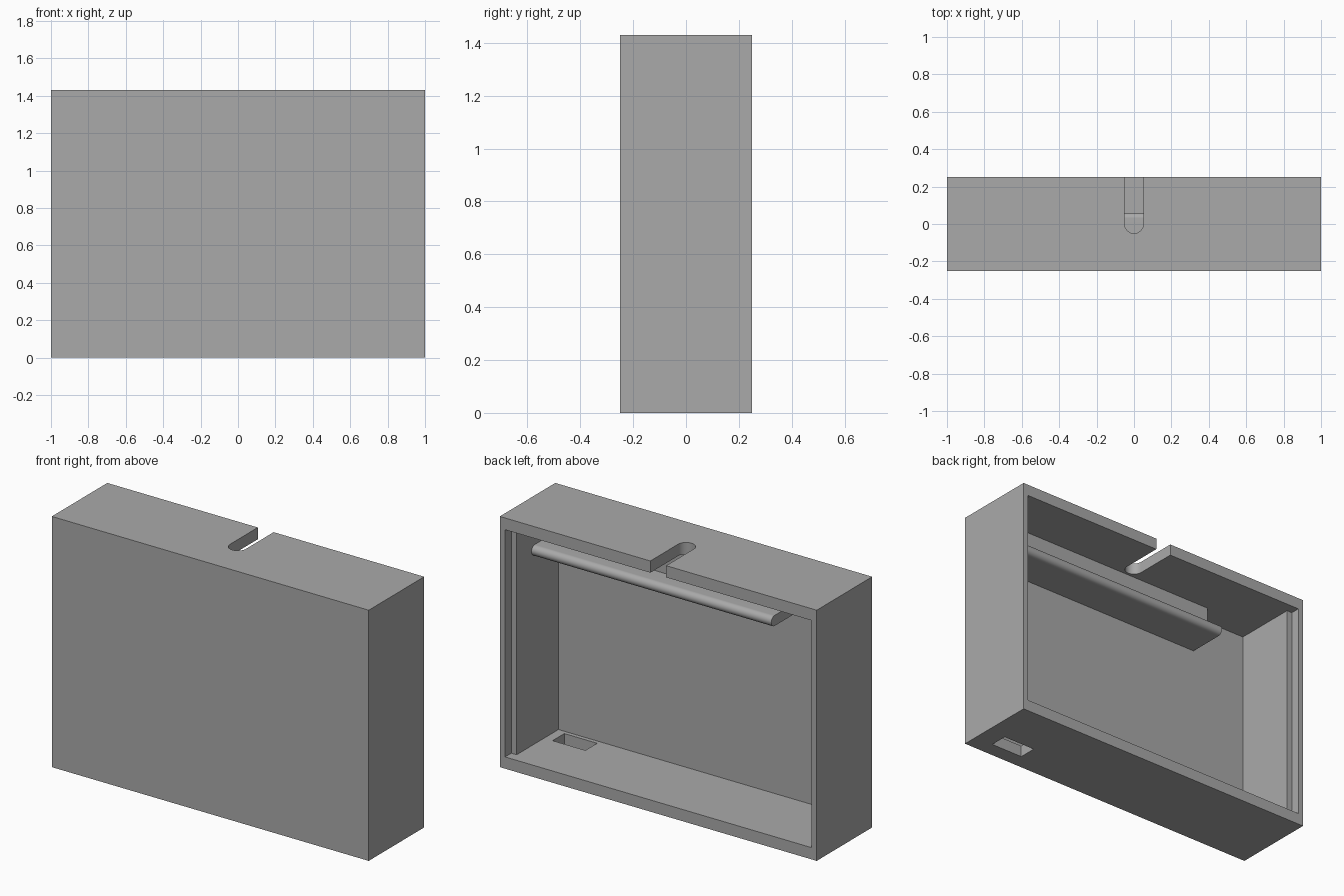
import bpy
from math import pi, sin, cos

cube = bpy.data.objects.get("Cube")
if cube:
    bpy.data.objects.remove(cube, do_unlink=True)

W, D, H = 1.0, 0.25, 1.43      # half width, half depth, height
T = 0.067                      # wall thickness
REBATE = 0.033                 # width of the side rebates

grey = bpy.data.materials.new("plain grey")
grey.use_nodes = True
colour = (0.4, 0.4, 0.4, 1)
grey.diffuse_color = colour
grey.node_tree.nodes["Principled BSDF"].inputs["Base Color"].default_value = colour


def prism(name, outline, low, high, axis):
    """Extrude a 2D outline along z (points are x, y) or x (points are y, z)."""
    place = (lambda p, t: (p[0], p[1], t)) if axis == "z" else (lambda p, t: (t, p[0], p[1]))
    n = len(outline)
    verts = [place(p, t) for t in (low, high) for p in outline]
    faces = [tuple(reversed(range(n))), tuple(range(n, 2 * n))]
    faces += [(i, (i + 1) % n, (i + 1) % n + n, i + n) for i in range(n)]
    mesh = bpy.data.meshes.new(name)
    mesh.from_pydata(verts, [], faces)
    mesh.materials.append(grey)
    obj = bpy.data.objects.new(name, mesh)
    bpy.context.collection.objects.link(obj)
    return obj


def rect(x0, x1, y0, y1):
    return [(x0, y0), (x1, y0), (x1, y1), (x0, y1)]


def arc(cx, cy, r, start, end, steps=24):
    angles = [start + (end - start) * i / steps for i in range(steps + 1)]
    return [(cx + r * cos(a), cy + r * sin(a)) for a in angles]


# Case: U-shaped shell plan, stepped at the back of each side to take a lid
half = [(W, -D), (W, D), (W - REBATE, D), (W - REBATE, D - 0.056),
        (W - T, D - 0.056), (W - T, T - D)]
shell = half + [(-x, y) for x, y in reversed(half)]
prism("case_walls", shell, T, H - T, "z")

# Top panel with a round-ended slot running in from the back edge
slot = arc(0, 0, 0.05, 0, -pi)
top = [(-W, -D), (W, -D), (W, D), (0.05, D)] + slot + [(-0.05, D), (-W, D)]
prism("top_panel", top, H - T, H, "z")

# Bottom panel with a rectangular opening through it
bottom = prism("bottom_panel", rect(-W, W, -D, D), 0, T, "z")
cutter = prism("opening_cutter", rect(0.673, 0.88, -0.16, -0.054), -0.1, 0.2, "z")
cut = bottom.modifiers.new("opening", "BOOLEAN")
cut.operation, cut.solver, cut.object = "DIFFERENCE", "EXACT", cutter
bpy.context.view_layer.objects.active = bottom
bpy.ops.object.modifier_apply(modifier=cut.name)
bpy.data.objects.remove(cutter, do_unlink=True)

# Inner shelf with a rounded nose, and the block joining it to the top
R, Z = 0.03, 1.174
shelf_profile = [(T - D, Z - R)] + arc(0.03, Z, R, -pi / 2, pi / 2) + [(T - D, Z + R)]
shelf = prism("inner_shelf", shelf_profile, -0.58, W - T, "x")
prism("shelf_block", rect(T - D, -0.065, Z + R, H - T), -0.58, W - T, "x")

# Smooth the curved surfaces, keeping the corners crisp
bpy.ops.object.select_all(action="DESELECT")
for obj in (shelf, bpy.data.objects["top_panel"]):
    obj.select_set(True)
    bpy.context.view_layer.objects.active = obj
bpy.ops.object.shade_smooth_by_angle(angle=pi / 6)
